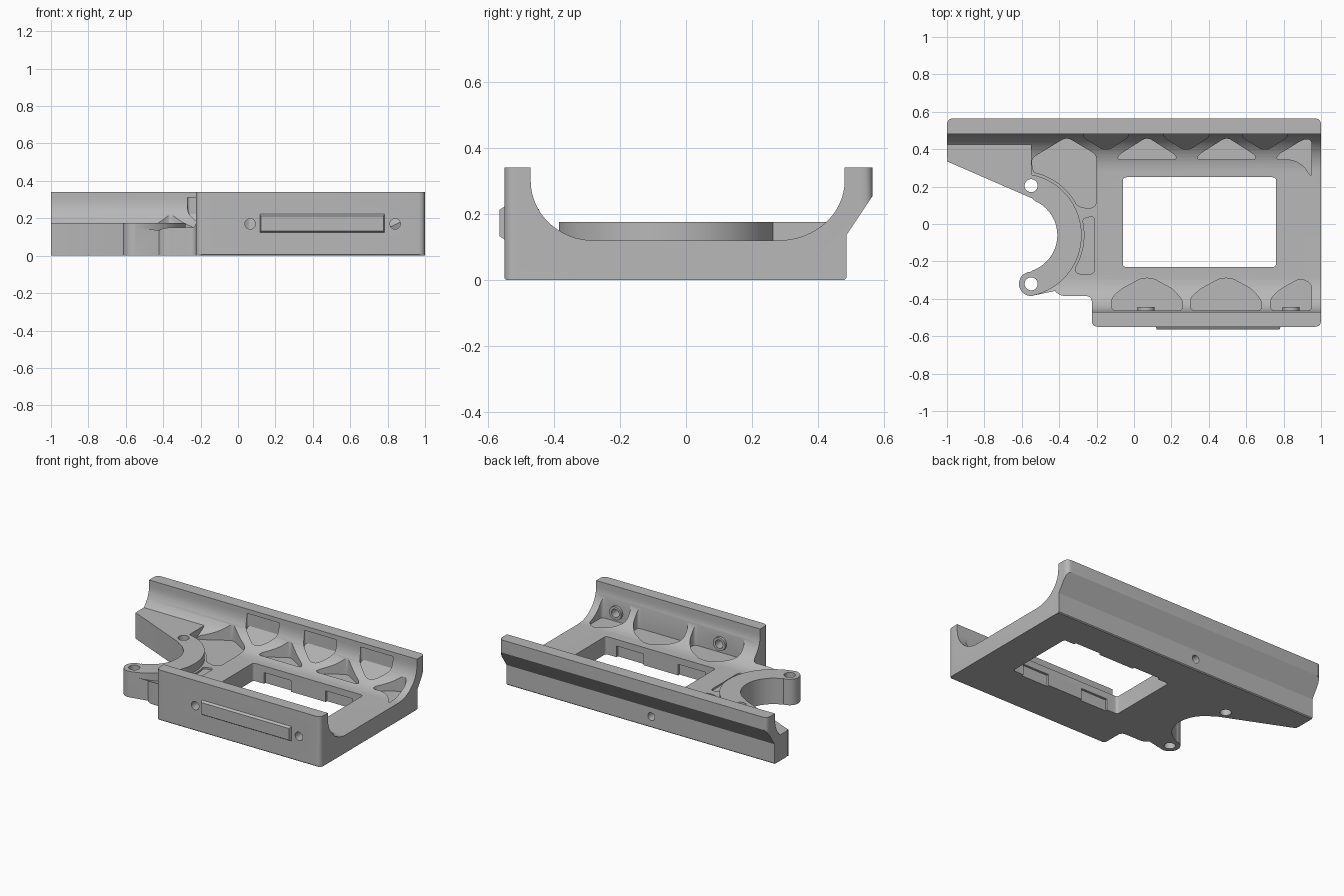
import bpy, bmesh, math
from mathutils import Vector

if "Cube" in bpy.data.objects:
    bpy.data.objects.remove(bpy.data.objects["Cube"])

grey = bpy.data.materials.new("mid_grey")
grey.use_nodes = True
grey.diffuse_color = (0.48, 0.48, 0.48, 1)
grey.node_tree.nodes["Principled BSDF"].inputs["Base Color"].default_value = grey.diffuse_color


def make(name, bm):
    bmesh.ops.recalc_face_normals(bm, faces=bm.faces)
    mesh = bpy.data.meshes.new(name)
    bm.to_mesh(mesh)
    bm.free()
    mesh.materials.append(grey)
    ob = bpy.data.objects.new(name, mesh)
    bpy.context.collection.objects.link(ob)
    return ob


def loft(name, low, high):
    """Closed solid between two matching outlines."""
    bm = bmesh.new()
    a = [bm.verts.new(p) for p in low]
    b = [bm.verts.new(p) for p in high]
    bm.faces.new(a)
    bm.faces.new(b)
    for i in range(len(a)):
        j = (i + 1) % len(a)
        bm.faces.new((a[i], a[j], b[j], b[i]))
    return make(name, bm)


def prism_z(name, pts, z0, z1):
    return loft(name, [(x, y, z0) for x, y in pts], [(x, y, z1) for x, y in pts])


def prism_x(name, pts, x0, x1):
    return loft(name, [(x0, y, z) for y, z in pts], [(x1, y, z) for y, z in pts])


def prism_y(name, pts, y0, y1):
    return loft(name, [(x, y0, z) for x, z in pts], [(x, y1, z) for x, z in pts])


def rect(x0, x1, y0, y1):
    return [(x0, y0), (x1, y0), (x1, y1), (x0, y1)]


def arc(cx, cy, rx, ry, a0, a1, n):
    angles = [math.radians(a0 + (a1 - a0) * i / n) for i in range(n + 1)]
    return [(cx + rx * math.cos(a), cy + ry * math.sin(a)) for a in angles]


def circle(cx, cy, r, n=24):
    return arc(cx, cy, r, r, 0, 360, n)[:-1]


def rounded(pts, r, n=5):
    """Round every corner of an outline."""
    out = []
    for i, p in enumerate(pts):
        p, a, b = Vector(p), Vector(pts[i - 1]), Vector(pts[(i + 1) % len(pts)])
        s = p + (a - p).normalized() * min(r, (a - p).length * 0.45)
        e = p + (b - p).normalized() * min(r, (b - p).length * 0.45)
        for k in range(n + 1):
            t = k / n
            out.append(tuple(s * (1 - t) ** 2 + p * 2 * t * (1 - t) + e * t * t))
    return out


def boolean(target, tool, op="DIFFERENCE"):
    mod = target.modifiers.new("cut", "BOOLEAN")
    mod.operation, mod.solver, mod.object = op, "EXACT", tool
    bpy.context.view_layer.update()
    graph = bpy.context.evaluated_depsgraph_get()
    mesh = bpy.data.meshes.new_from_object(target.evaluated_get(graph))
    target.modifiers.clear()
    target.data = mesh
    bpy.data.objects.remove(tool)


RING = (-0.61, -0.06)

# Outer cross-section with the overhanging rear rail
frame = prism_x("cradle_frame", [
    (-0.55, 0.006), (-0.544, 0), (0.479, 0), (0.485, 0.006), (0.485, 0.135),
    (0.565, 0.255), (0.565, 0.34), (-0.55, 0.34)], -1, 1)

# Plan outline with the curved arm
plan = rounded([(-1, 0.335), (-1, 0.565), (1, 0.565), (1, -0.55), (-0.225, -0.55), (-0.225, -0.385),
                (-0.4, -0.385)], 0.035)[3:]
plan += arc(-0.55, -0.32, 0.065, 0.065, -90, -270, 14)
plan += arc(*RING, 0.2, 0.2, -71, 66, 32)
plan += [(-0.545, 0.137), (-1, 0.335)]
boolean(frame, prism_z("plan_tool", plan, -0.1, 0.5), "INTERSECT")

# Scooped basin, leaving the ring and left shelf raised
basin = arc(-0.28, 0.3, 0.19, 0.18, 180, 270, 16) + arc(0.28, 0.3, 0.2, 0.18, 270, 360, 16)
channel = prism_x("channel_tool", [(-0.47, 0.5)] + basin + [(0.48, 0.5)], -1.2, 1.2)
shelf = [(-1.3, 0.6), (-0.55, 0.6)] + arc(*RING, 0.33, 0.33, 79, -79, 40) + [(-0.55, -0.5), (-1.3, -0.5)]
boolean(channel, prism_z("shelf_tool", shelf, -0.1, 0.175))
boolean(frame, channel)

# Central window with shallow clip notches
boolean(frame, prism_z("window_tool", rounded(rect(-0.06, 0.76, -0.23, 0.25), 0.02), -0.1, 0.3))
for x in (0.02, 0.48):
    for y in (-0.245, 0.225):
        boolean(frame, prism_z("notch_tool", rect(x, x + 0.2, y, y + 0.04), -0.05, 0.075))

# Front wall pockets
FLOOR = 0.108
for x in (-0.12, 0.302):
    pts = [(x, -0.462), (x, -0.395), (x + 0.05, -0.35), (x + 0.16, -0.29), (x + 0.22, -0.29),
           (x + 0.33, -0.35), (x + 0.38, -0.41), (x + 0.38, -0.462)]
    boolean(frame, prism_z("pocket_tool", rounded(pts, 0.025), FLOOR, 0.3))
end_pocket = [(0.73, -0.462), (0.73, -0.4), (0.78, -0.35), (0.89, -0.29), (0.95, -0.32), (0.95, -0.462)]
boolean(frame, prism_z("pocket_tool", rounded(end_pocket, 0.025), FLOOR, 0.3))

# Rear lattice: lower triangular pockets
for x in (0.07, 0.495):
    pts = [(x - 0.16, 0.345), (x + 0.16, 0.345), (x + 0.15, 0.37), (x, 0.465), (x - 0.15, 0.37)]
    boolean(frame, prism_z("pocket_tool", rounded(pts, 0.03), FLOOR, 0.4))
corner = [(0.76, 0.345), (0.85, 0.345), (0.91, 0.31), (0.94, 0.26), (0.95, 0.26), (0.95, 0.45),
          (0.91, 0.455), (0.77, 0.37)]
boolean(frame, prism_z("pocket_tool", rounded(corner, 0.03), FLOOR, 0.4))

# Rear lattice: upper pockets following the sloped outer wall
for x in (-0.15, 0.28, 0.7):
    pts = rounded([(x - 0.12, 0.492), (x - 0.12, 0.465), (x - 0.02, 0.4), (x + 0.02, 0.4),
                   (x + 0.12, 0.465), (x + 0.12, 0.492)], 0.02)
    low = [(px, py, 0.22 + 1.5 * (py - 0.49)) for px, py in pts]
    boolean(frame, loft("pocket_tool", low, [(px, py, 0.31) for px, py in pts]))

# Pockets hugging the ring
side = [(-0.55, 0.35), (-0.36, 0.465), (-0.2, 0.37), (-0.2, 0.1), (-0.24, 0.08)]
side += arc(*RING, 0.345, 0.345, 27, 78, 12)
boolean(frame, prism_z("pocket_tool", rounded(side, 0.03), FLOOR, 0.4))
low_side = [(-0.21, 0.04), (-0.25, 0.035)] + arc(*RING, 0.345, 0.345, 14, -32, 10)
low_side += [(-0.3, -0.268), (-0.21, -0.268)]
boolean(frame, prism_z("pocket_tool", rounded(low_side, 0.03), FLOOR, 0.16))

# Bored holes in the arm, front wall and back wall
for y in (0.205, -0.32):
    boolean(frame, prism_z("bore_tool", circle(-0.55, y, 0.035), -0.1, 0.4))
for x in (0.065, 0.84):
    boolean(frame, prism_y("bore_tool", circle(x, 0.17, 0.028), -0.7, -0.42))
boolean(frame, prism_y("bore_tool", circle(-0.08, 0.075, 0.026), 0.4, 0.6))

# Collars behind the front holes
parts = [frame]
for i, x in enumerate((0.065, 0.84)):
    collar = prism_y("hole_collar_%d" % (i + 1), circle(x, 0.17, 0.045), -0.465, -0.445)
    boolean(collar, prism_y("bore_tool", circle(x, 0.17, 0.028), -0.6, -0.4))
    parts.append(collar)

# Raised bar on the front wall
outer, inner = rect(0.115, 0.785, 0.12, 0.225), rect(0.122, 0.778, 0.133, 0.212)
parts.append(loft("front_bar", [(x, -0.545, z) for x, z in outer], [(x, -0.565, z) for x, z in inner]))

bpy.ops.object.select_all(action="DESELECT")
for ob in parts:
    ob.select_set(True)
bpy.context.view_layer.objects.active = frame
bpy.ops.object.shade_smooth_by_angle(angle=math.radians(30))
